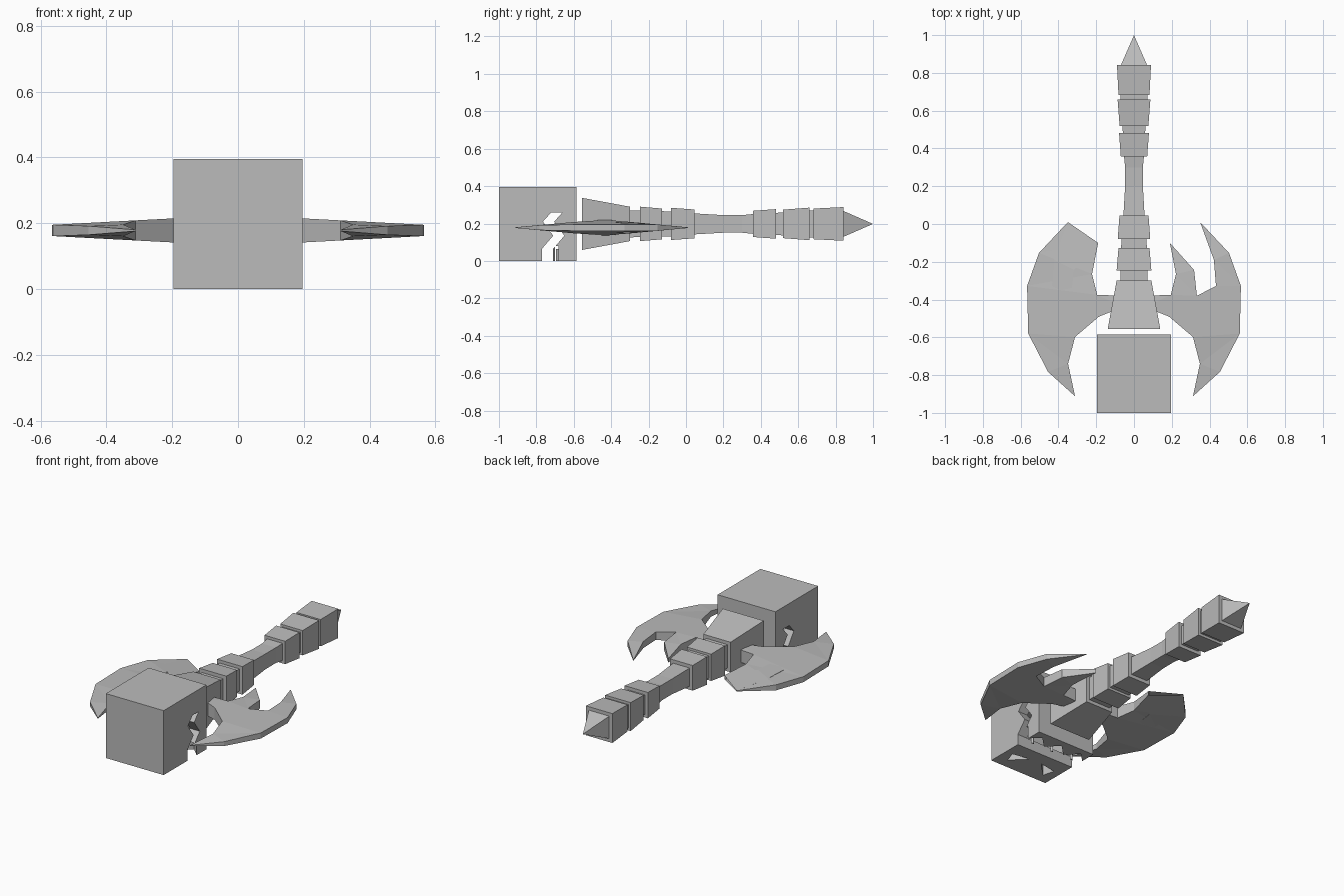
import bpy, bmesh
from mathutils import Vector

if "Cube" in bpy.data.objects:
    bpy.data.objects.remove(bpy.data.objects["Cube"])

grey = bpy.data.materials.new("plain_grey")
grey.use_nodes = True
grey.diffuse_color = (0.5, 0.5, 0.5, 1)
grey.node_tree.nodes["Principled BSDF"].inputs["Base Color"].default_value = (0.5, 0.5, 0.5, 1)

AXIS_Z = 0.198


def finish(bm, name):
    bmesh.ops.recalc_face_normals(bm, faces=bm.faces)
    mesh = bpy.data.meshes.new(name)
    bm.to_mesh(mesh)
    bm.free()
    mesh.materials.append(grey)
    obj = bpy.data.objects.new(name, mesh)
    bpy.context.collection.objects.link(obj)
    return obj


def square_loft(name, sections):
    """Square sections (y, half width) joined along the handle axis."""
    bm = bmesh.new()
    loops = []
    for y, r in sections:
        corners = [(-r, -r), (r, -r), (r, r), (-r, r)] if r else [(0, 0)]
        loops.append([bm.verts.new((x, y, AXIS_Z + z)) for x, z in corners])
    for a, b in zip(loops, loops[1:]):
        for i in range(4):
            j = (i + 1) % 4
            if len(b) == 1:
                bm.faces.new((a[i], a[j], b[0]))
            else:
                bm.faces.new((a[i], a[j], b[j], b[i]))
    bm.faces.new(loops[0])
    if len(loops[-1]) == 4:
        bm.faces.new(loops[-1])
    return finish(bm, name)


def prism(name, points, depth):
    """Closed prism from a 3D polygon pushed along a vector."""
    bm = bmesh.new()
    face = bm.faces.new([bm.verts.new(p) for p in points])
    grown = bmesh.ops.extrude_face_region(bm, geom=[face], use_keep_orig=True)
    moved = [v for v in grown["geom"] if isinstance(v, bmesh.types.BMVert)]
    bmesh.ops.translate(bm, verts=moved, vec=depth)
    return finish(bm, name)


def box(name, low, high):
    (x0, y0, z0), (x1, y1, z1) = low, high
    corners = [(x0, y0, z0), (x1, y0, z0), (x1, y1, z0), (x0, y1, z0)]
    return prism(name, corners, Vector((0, 0, z1 - z0)))


def cut(target, cutter):
    cutter.hide_render = True
    mod = target.modifiers.new("cut", "BOOLEAN")
    mod.operation, mod.solver, mod.object = "DIFFERENCE", "EXACT", cutter
    bpy.context.view_layer.objects.active = target
    bpy.ops.object.modifier_apply(modifier=mod.name)
    bpy.data.objects.remove(cutter)


# Hollow block head
HALF, BACK, TOP, WALL = 0.196, -0.586, 0.395, 0.065
head = box("block_head", (-HALF, -1, 0), (HALF, BACK, TOP))
cut(head, box("cavity", (WALL - HALF, WALL - 1, WALL), (HALF - WALL, BACK - WALL, TOP - WALL)))

# Zigzag mouth: the sides first, then across the underside
side = [(-0.72, 0.26), (-0.765, 0.21), (-0.71, 0.135), (-0.77, 0.065), (-0.77, -0.1)]
side_cut = side + [(y + 0.06, z) for y, z in reversed(side)]
cut(head, prism("mouth_sides", [(-0.3, y, z) for y, z in side_cut], Vector((0.6, 0, 0))))
teeth = [(-0.21 + 0.07 * i, -0.77 if i % 2 == 0 else -0.7) for i in range(7)]
mouth = teeth + [(x, y + 0.075) for x, y in reversed(teeth)]
cut(head, prism("mouth_underside", [(x, y, -0.1) for x, y in mouth], Vector((0, 0, 0.18))))

# Triangular eyes in the underside
for s in (-1, 1):
    eye = [(0.04, -0.85), (0.15, -0.87), (0.13, -0.94)]
    cut(head, prism("eye_cut", [(s * x, y, -0.1) for x, y in eye], Vector((0, 0, 0.18))))

# Collar, handle core, rings and pointed tip
square_loft("collar", [(-0.555, 0.139), (-0.3, 0.092)])
square_loft("handle_core", [(-0.31, 0.072), (0.0, 0.065), (0.045, 0.056), (0.2, 0.047),
                            (0.3, 0.047), (0.36, 0.053), (0.5, 0.06), (0.67, 0.072), (0.7, 0.072)])
rings = [(-0.245, 0.092, -0.127, 0.082), (-0.08, 0.086, 0.045, 0.077),
         (0.357, 0.07, 0.482, 0.079), (0.518, 0.076, 0.66, 0.087), (0.683, 0.082, 0.842, 0.09)]
for i, (y0, r0, y1, r1) in enumerate(rings):
    square_loft(f"handle_ring_{i + 1}", [(y0, r0), (y1, r1)])
square_loft("tip_spike", [(0.835, 0.072), (1.0, 0)])

# Three-pronged side blades, thinning outward and toward the points
outline = [(0.06, -0.38), (0.195, -0.375), (0.222, -0.265), (0.19, -0.1), (0.318, -0.243),
           (0.333, -0.38), (0.434, -0.328), (0.423, -0.19), (0.35, 0.01), (0.503, -0.153),
           (0.566, -0.328), (0.56, -0.58), (0.455, -0.783), (0.312, -0.912), (0.349, -0.74),
           (0.312, -0.598), (0.185, -0.49), (0.06, -0.44)]


def blade(name, s):
    bm = bmesh.new()
    face = bm.faces.new([bm.verts.new((s * x, y, 0)) for x, y in outline])
    flat = bmesh.ops.triangulate(bm, faces=[face])["faces"]
    grown = bmesh.ops.extrude_face_region(bm, geom=flat, use_keep_orig=True)
    upper = {v for v in grown["geom"] if isinstance(v, bmesh.types.BMVert)}
    for v in bm.verts:
        along = 0.046 * (1 - abs(v.co.y + 0.45) / 0.47)
        half = max(0.002, min(0.047 - 0.053 * abs(v.co.x), along))
        v.co.z = 0.178 + (half if v in upper else -half)
    return finish(bm, name)


blade("left_blade", 1)
blade("right_blade", -1)
